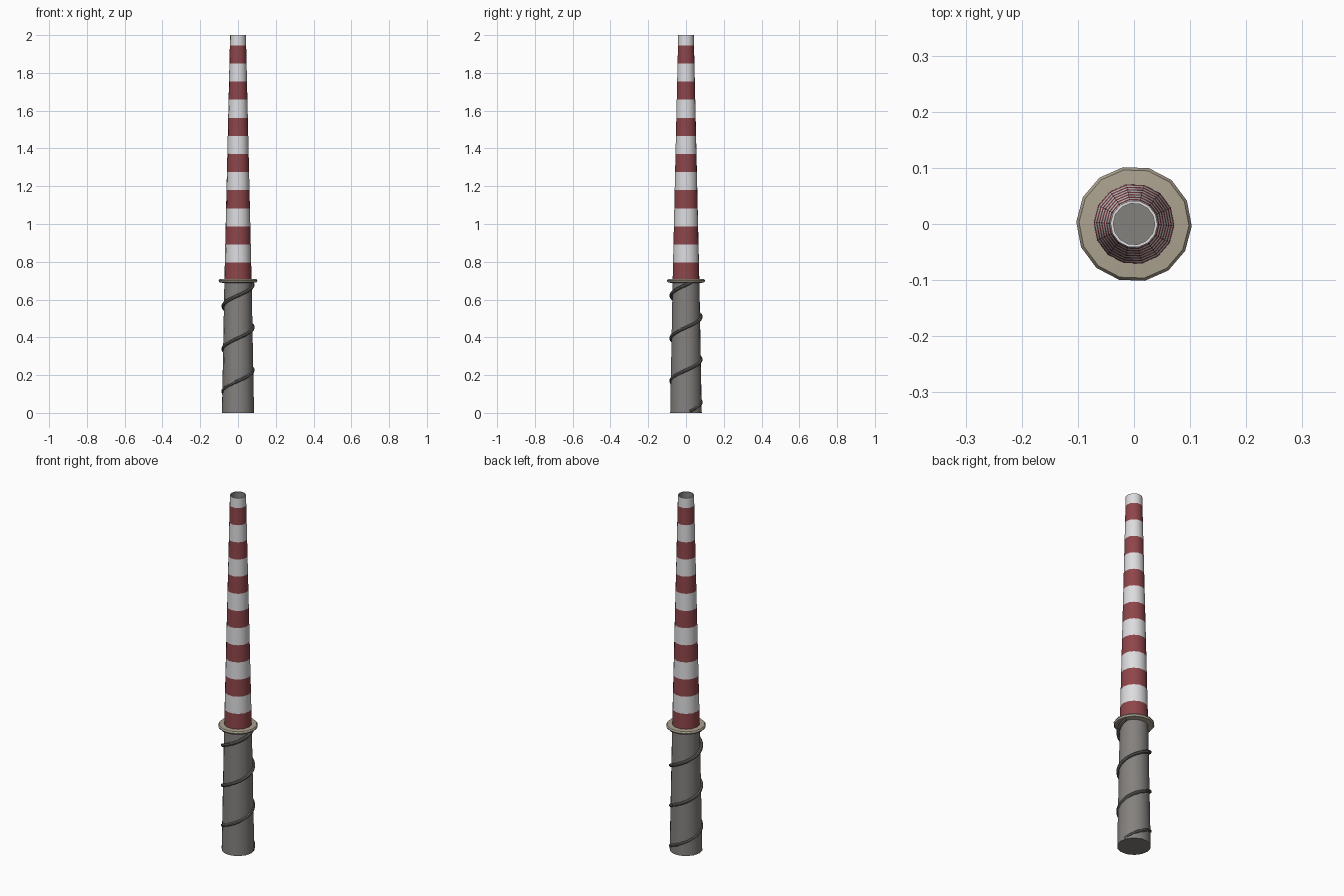
import bpy, bmesh, math

SIDES = 14
TURN = math.radians(-2)

cube = bpy.data.objects.get("Cube")
if cube:
    bpy.data.objects.remove(cube, do_unlink=True)


def material(name, colour):
    m = bpy.data.materials.new(name)
    m.use_nodes = True
    m.diffuse_color = (*colour, 1)
    m.node_tree.nodes["Principled BSDF"].inputs["Base Color"].default_value = (*colour, 1)
    return m


white = material("white paint", (0.72, 0.72, 0.74))
red = material("red paint", (0.27, 0.06, 0.068))
concrete = material("grey concrete", (0.23, 0.218, 0.208))
beige = material("beige stone", (0.41, 0.365, 0.28))
pipe_grey = material("dark grey pipe", (0.13, 0.125, 0.12))


def lathe(name, profile, mats, closed=False, rule=None):
    """Spin (radius, height) points about z; rule gives each band's material."""
    bm = bmesh.new()
    rings = []
    for r, z in profile:
        angles = [TURN + math.tau * i / SIDES for i in range(SIDES)]
        rings.append([bm.verts.new((r * math.cos(a), r * math.sin(a), z)) for a in angles])
    pairs = list(zip(rings, rings[1:]))
    if closed:
        pairs.append((rings[-1], rings[0]))
    for k, (a, b) in enumerate(pairs):
        for i in range(SIDES):
            j = (i + 1) % SIDES
            f = bm.faces.new((a[i], a[j], b[j], b[i]))
            f.material_index = rule(k) if rule else 0
    if not closed:
        bm.faces.new(rings[0][::-1])
        top = bm.faces.new(rings[-1])
        top.material_index = rule(len(pairs) - 1) if rule else 0
    bmesh.ops.recalc_face_normals(bm, faces=bm.faces)
    mesh = bpy.data.meshes.new(name)
    bm.to_mesh(mesh)
    bm.free()
    for m in mats:
        mesh.materials.append(m)
    ob = bpy.data.objects.new(name, mesh)
    bpy.context.collection.objects.link(ob)
    smooth(ob)
    return ob


def smooth(ob):
    bpy.ops.object.select_all(action="DESELECT")
    ob.select_set(True)
    bpy.context.view_layer.objects.active = ob
    bpy.ops.object.shade_smooth_by_angle(angle=math.radians(35))


# Grey lower column
lathe("lower_column", [(0.085, 0), (0.072, 0.7)], [concrete])

# Striped upper shaft with a hollow mouth
BANDS = 14
STEP = 0.0958
heights = [0.7 + STEP * k for k in range(BANDS)] + [2.0]
outer = [(0.072 - 0.03 * (z - 0.7) / 1.3, z) for z in heights]
mouth = [(0.037, 2.0), (0.037, 1.8)]
lathe("striped_shaft", outer + mouth, [red, white, concrete],
      rule=lambda k: k % 2 if k < BANDS else (1 if k == BANDS else 2))

# Collar between column and shaft
lathe("collar", [(0.068, 0.71), (0.098, 0.708), (0.103, 0.7), (0.098, 0.691), (0.068, 0.686)],
      [beige], closed=True)

# Pipe winding up the column
curve = bpy.data.curves.new("spiral_pipe", "CURVE")
curve.dimensions = "3D"
curve.bevel_depth = 0.009
curve.bevel_resolution = 2
curve.use_fill_caps = True
spline = curve.splines.new("POLY")
COUNT = 100
spline.points.add(COUNT - 1)
for i, p in enumerate(spline.points):
    z = 0.009 + 0.682 * i / (COUNT - 1)
    a = math.tau * z / 0.226
    p.co = (0.079 * math.cos(a), 0.079 * math.sin(a), z, 1)
spline.use_smooth = True
curve.materials.append(pipe_grey)
pipe = bpy.data.objects.new("spiral_pipe", curve)
bpy.context.collection.objects.link(pipe)
bpy.ops.object.select_all(action="DESELECT")
pipe.select_set(True)
bpy.context.view_layer.objects.active = pipe
bpy.ops.object.convert(target="MESH")
smooth(bpy.context.view_layer.objects.active)
